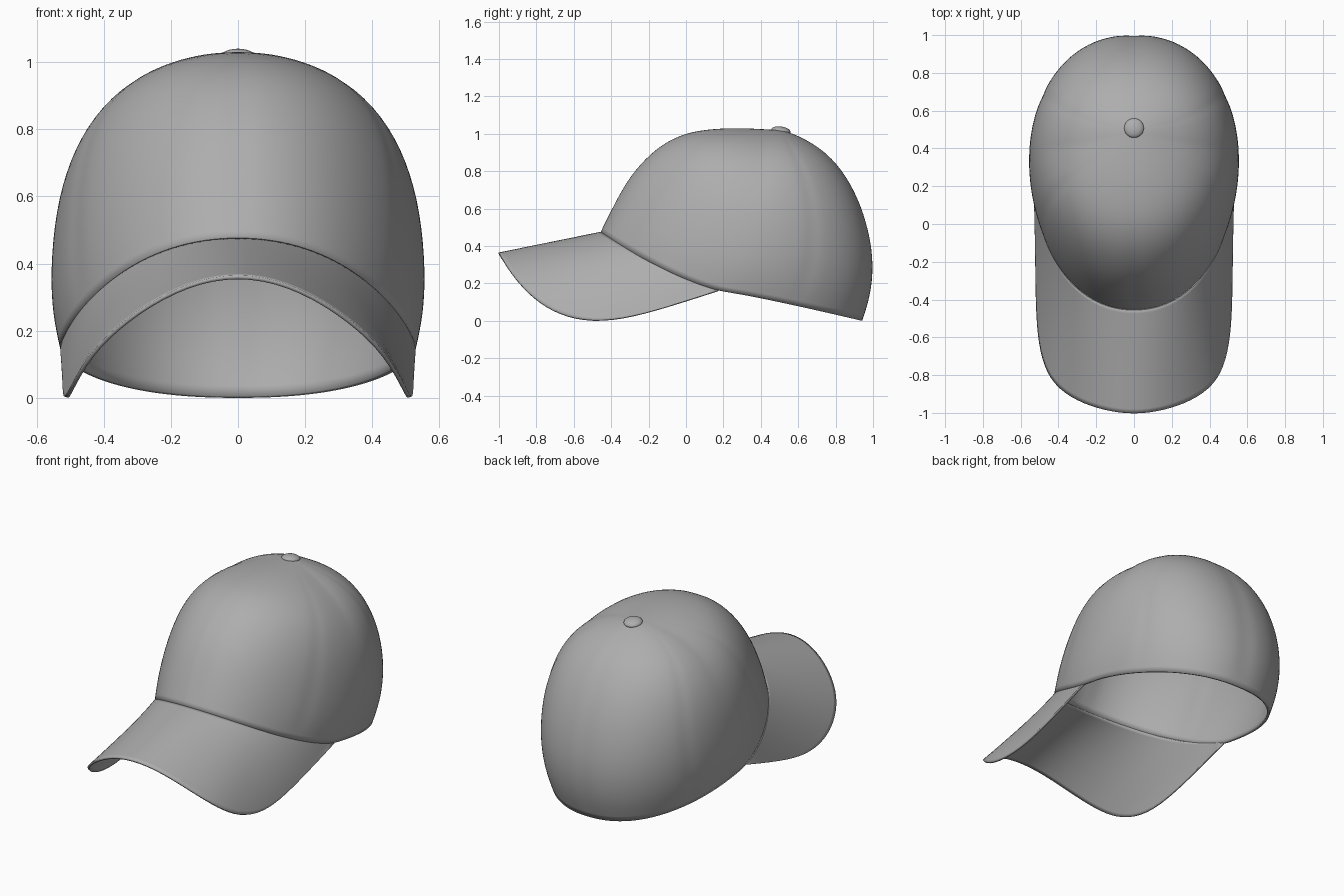
import bpy, math

if "Cube" in bpy.data.objects:
    bpy.data.objects.remove(bpy.data.objects["Cube"])

N = 72          # columns round the crown
PANELS = 6      # sewn panels, one seam between each pair

# Crown rings from rim to top: front y, front z, back y, back z, half width, side z
RINGS = [
    (-.46, .47, .943, .0, .53, .15),
    (-.405, .59, .99, .13, .553, .25),
    (-.318, .755, 1.008, .30, .559, .38),
    (-.22, .87, .982, .48, .544, .55),
    (-.12, .952, .923, .66, .507, .69),
    (-.01, 1.002, .833, .815, .448, .805),
    (.10, 1.023, .732, .916, .357, .905),
    (.24, 1.032, .63, .976, .235, .975),
    (.38, 1.027, .555, 1.007, .105, 1.014),
    (.46, 1.022, .52, 1.016, .035, 1.02),
]

# Right half of the brim's outer edge, from the tip to the side of the crown
EDGE = [(0, -1.008, .369), (.15, -.988, .34), (.30, -.938, .258), (.425, -.85, .15),
        (.485, -.72, .05), (.51, -.55, -.004), (.516, -.35, .004),
        (.518, -.1, .072), (.525, .17, .16)]


def ring_point(ring, a):
    """Point on a crown ring; angle 0 is the front, 90 degrees the +x side."""
    yf, zf, yb, zb, w, zs = ring
    c, s = math.cos(a), math.sin(a)
    x = w * math.copysign(abs(s) ** (.95 if c > 0 else .88), s)
    y = (yf + yb) / 2 - c * (yb - yf) / 2
    z = zs + ((zf - zs) * c ** 1.4 if c > 0 else (zb - zs) * (-c) ** 1.1)
    return x, y, z


def add_mesh(name, verts, faces, thickness, offset):
    mesh = bpy.data.meshes.new(name)
    mesh.from_pydata(verts, [], faces)
    mesh.shade_smooth()
    mesh.materials.append(cloth)
    obj = bpy.data.objects.new(name, mesh)
    bpy.context.collection.objects.link(obj)
    sub = obj.modifiers.new("smooth", 'SUBSURF')
    sub.levels = sub.render_levels = 2
    shell = obj.modifiers.new("cloth", 'SOLIDIFY')
    shell.thickness, shell.offset = thickness, offset
    return obj


# Mid grey cloth
cloth = bpy.data.materials.new("grey_cloth")
cloth.diffuse_color = (.42, .42, .42, 1)
cloth.use_nodes = True
cloth.node_tree.nodes["Principled BSDF"].inputs["Base Color"].default_value = cloth.diffuse_color

# Crown: stacked rings closed at the top, with a shallow groove at every seam
verts = []
for k, ring in enumerate(RINGS):
    yc = (ring[0] + ring[2]) / 2
    for i in range(N):
        x, y, z = ring_point(ring, 2 * math.pi * i / N)
        g = .992 if i % (N // PANELS) == 0 and 0 < k < 9 else 1
        verts.append((x * g, yc + (y - yc) * g, z))
verts.append((0, .5, 1.02))
faces = [(k * N + i, k * N + (i + 1) % N, (k + 1) * N + (i + 1) % N, (k + 1) * N + i)
         for k in range(len(RINGS) - 1) for i in range(N)]
last = (len(RINGS) - 1) * N
faces += [(last + i, last + (i + 1) % N, len(verts) - 1) for i in range(N)]
add_mesh("crown", verts, faces, .015, -1)

# Brim: straight lines from the crown's front rim out to the curved edge
ROWS, COLS = 6, 2 * len(EDGE) - 1
edge = [(-x, y, z) for x, y, z in EDGE[:0:-1]] + EDGE
verts = []
for i, outer in enumerate(edge):
    a = math.radians(84) * (i - len(EDGE) + 1) / (len(EDGE) - 1)
    x, y, z = ring_point(RINGS[0], a)
    inner = (x * .985, y + .006, z + .004)
    for r in range(ROWS + 1):
        t = r / ROWS
        verts.append(tuple(p + (q - p) * t for p, q in zip(inner, outer)))
R = ROWS + 1
faces = [(i * R + r, i * R + r + 1, (i + 1) * R + r + 1, (i + 1) * R + r)
         for i in range(COLS - 1) for r in range(ROWS)]
add_mesh("brim", verts, faces, .012, 0)

# Button on top, tipped slightly backwards
bpy.ops.mesh.primitive_uv_sphere_add(segments=32, ring_count=16, radius=1,
                                     location=(0, .508, 1.016), rotation=(-.15, 0, 0))
button = bpy.context.object
button.name = "top_button"
button.scale = (.052, .052, .023)
button.data.materials.append(cloth)
bpy.ops.object.shade_smooth()
